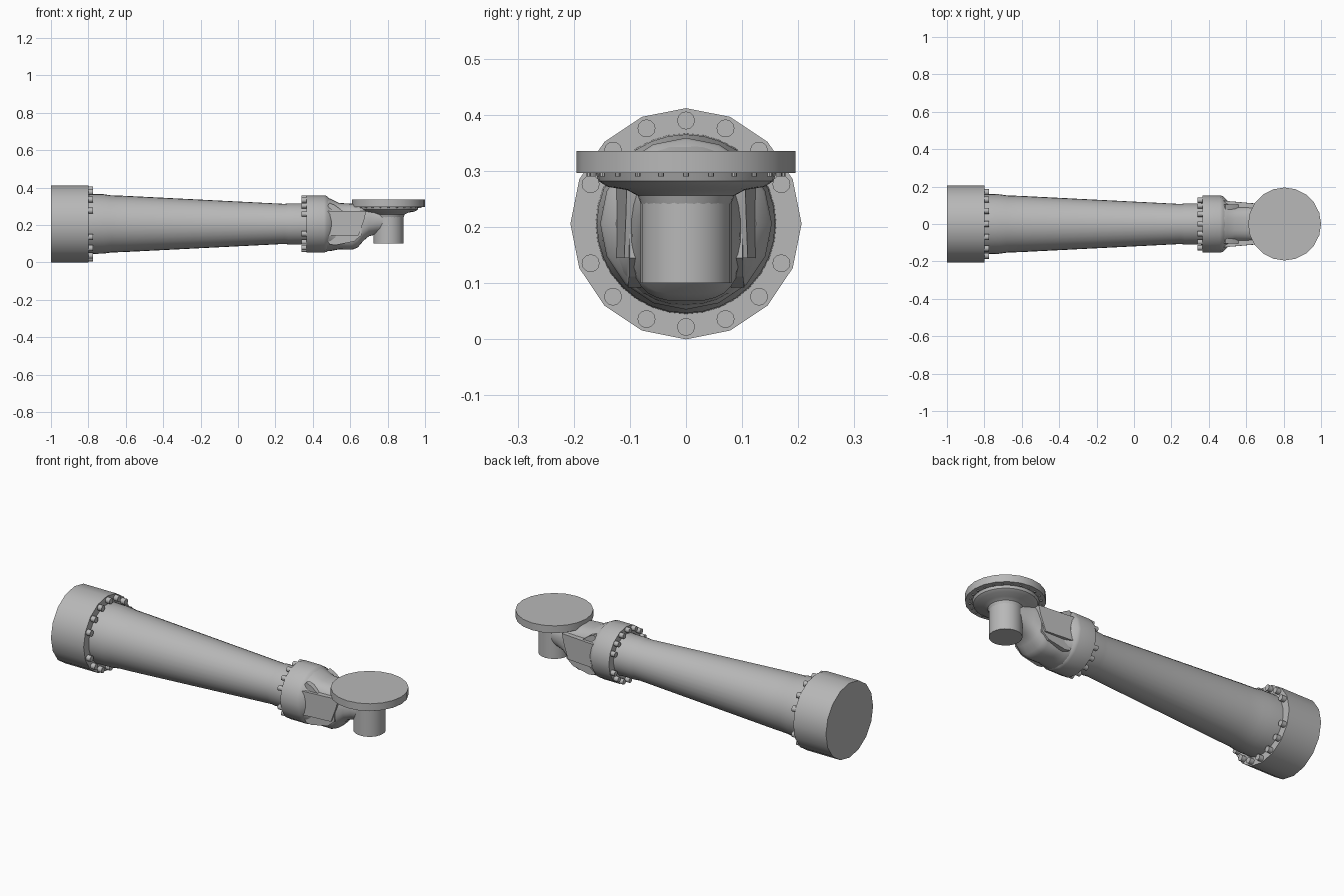
import bpy
import bmesh
from math import sin, cos, pi, radians, copysign

cube = bpy.data.objects.get("Cube")
if cube:
    bpy.data.objects.remove(cube, do_unlink=True)

AXIS_Z = 0.206   # height of the arm's long axis
WRIST_X = 0.805  # centre of the upright wrist

grey = bpy.data.materials.new("light grey metal")
grey.use_nodes = True
colour = (0.48, 0.48, 0.48, 1)
grey.diffuse_color = colour
grey.node_tree.nodes["Principled BSDF"].inputs["Base Color"].default_value = colour


def finish(name, bm, angle=35):
    bmesh.ops.recalc_face_normals(bm, faces=bm.faces)
    mesh = bpy.data.meshes.new(name)
    bm.to_mesh(mesh)
    bm.free()
    mesh.materials.append(grey)
    obj = bpy.data.objects.new(name, mesh)
    bpy.context.collection.objects.link(obj)
    bpy.ops.object.select_all(action='DESELECT')
    obj.select_set(True)
    bpy.context.view_layer.objects.active = obj
    bpy.ops.object.shade_smooth_by_angle(angle=radians(angle))
    return obj


def add_skin(bm, rings):
    """Join a row of equal rings and close both ends."""
    loops = [[bm.verts.new(p) for p in ring] for ring in rings]
    n = len(loops[0])
    for a, b in zip(loops, loops[1:]):
        for i in range(n):
            j = (i + 1) % n
            bm.faces.new((a[i], a[j], b[j], b[i]))
    bm.faces.new(loops[0])
    bm.faces.new(loops[-1])


def ring_x(x, r, sides, y=0, z=AXIS_Z):
    return [(x, y + r * sin(2 * pi * i / sides), z + r * cos(2 * pi * i / sides))
            for i in range(sides)]


def ring_z(z, r, sides, x=WRIST_X, y=0):
    return [(x + r * cos(2 * pi * i / sides), y + r * sin(2 * pi * i / sides), z)
            for i in range(sides)]


def turned(name, ring, profile, sides):
    bm = bmesh.new()
    add_skin(bm, [ring(t, r, sides) for t, r in profile])
    return finish(name, bm)


def bolt_circle_x(name, x0, x1, circle, r):
    """Bolts around the long axis, leaving out the two at the sides."""
    bm = bmesh.new()
    for i in range(16):
        if i % 8 == 4:
            continue
        a = 2 * pi * i / 16
        y, z = circle * sin(a), AXIS_Z + circle * cos(a)
        add_skin(bm, [ring_x(x, r, 12, y, z) for x in (x0, x1)])
    return finish(name, bm)


def side_plates(name, outline, inner, outer):
    """Mirrored plates; inner and outer give y for a given x."""
    bm = bmesh.new()
    for s in (-1, 1):
        add_skin(bm, [[(x, s * f(x), z) for x, z in outline] for f in (inner, outer)])
    return finish(name, bm, 20)


# Base drum, arm tube and front collar
turned("base_drum", ring_x, [(-1, 0.206), (-0.8, 0.206)], 16)
bolt_circle_x("base_bolts", -0.81, -0.775, 0.184, 0.016)
turned("arm_tube", ring_x,
       [(-0.81, 0.161), (-0.72, 0.159), (-0.68, 0.153), (-0.6, 0.15),
        (0.25, 0.107), (0.27, 0.11), (0.34, 0.11), (0.38, 0.112)], 32)
turned("front_collar", ring_x,
       [(0.365, 0.153), (0.46, 0.153), (0.475, 0.149), (0.5, 0.125)], 16)
bolt_circle_x("collar_bolts", 0.34, 0.37, 0.137, 0.014)

# Wrist housing: flat-sided sections narrowing into the upright wrist
# x, bottom, top, half width, squareness
sections = [(0.46, 0.058, 0.354, 0.145, 2), (0.5, 0.062, 0.338, 0.12, 2.4),
            (0.54, 0.07, 0.318, 0.1, 3), (0.61, 0.068, 0.314, 0.1, 3),
            (0.64, 0.08, 0.308, 0.1, 3), (0.67, 0.115, 0.303, 0.097, 2.8),
            (0.7, 0.14, 0.298, 0.088, 2.5), (0.74, 0.15, 0.296, 0.08, 2.2),
            (0.8, 0.155, 0.296, 0.07, 2)]


def section_ring(x, low, high, half, power, sides=32):
    ring = []
    for i in range(sides):
        a = 2 * pi * i / sides
        u = copysign(abs(sin(a)) ** (2 / power), sin(a))
        v = copysign(abs(cos(a)) ** (2 / power), cos(a))
        ring.append((x, half * u, (low + high) / 2 + (high - low) / 2 * v))
    return ring


bm = bmesh.new()
add_skin(bm, [section_ring(*s) for s in sections])
finish("wrist_housing", bm)

# Cheeks and tapered cover boxes on both sides
side_plates("housing_cheeks",
            [(0.46, 0.275), (0.49, 0.318), (0.52, 0.305), (0.56, 0.275), (0.66, 0.25),
             (0.66, 0.145), (0.62, 0.112), (0.52, 0.092), (0.49, 0.097), (0.46, 0.145)],
            lambda x: 0.07, lambda x: 0.105 - 0.02 * (x - 0.46))
side_plates("side_covers",
            [(0.465, 0.276), (0.685, 0.276), (0.675, 0.23), (0.645, 0.145), (0.465, 0.145)],
            lambda x: 0.08, lambda x: 0.126 - 0.11 * max(0, x - 0.5))

# Upright wrist, flared neck and mounting disc
turned("wrist_cylinder", ring_z, [(0.1, 0.081), (0.27, 0.081)], 24)
turned("wrist_flare", ring_z,
       [(0.24, 0.08), (0.256, 0.086), (0.266, 0.105), (0.272, 0.14),
        (0.282, 0.156), (0.3, 0.162)], 32)
turned("mounting_disc", ring_z, [(0.296, 0.195), (0.336, 0.195)], 20)
bm = bmesh.new()
for k in range(24):
    a = 2 * pi * k / 24
    add_skin(bm, [ring_z(z, 0.005, 8, WRIST_X + 0.172 * cos(a), 0.172 * sin(a))
                  for z in (0.29, 0.3)])
finish("disc_bolts", bm)
